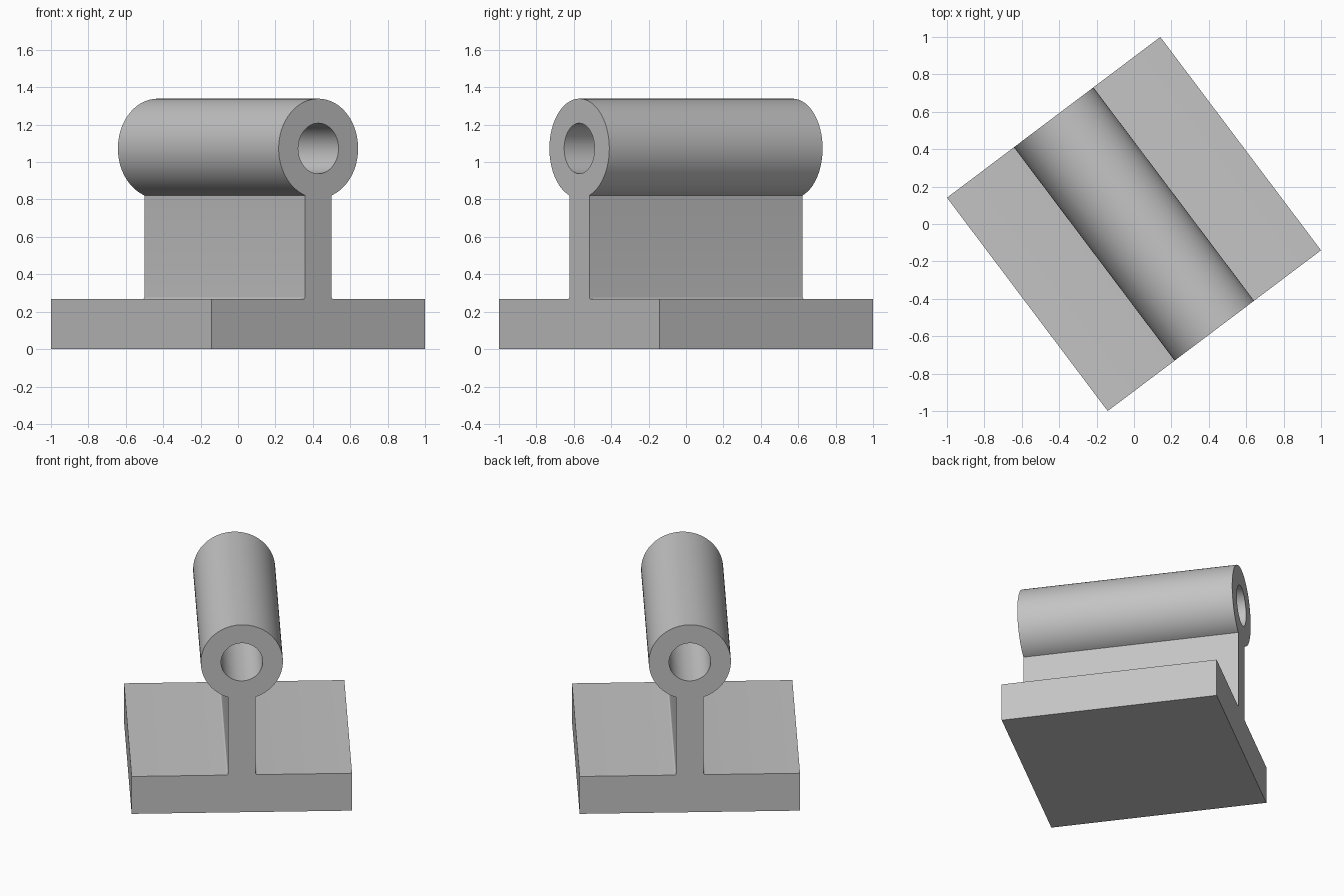
import bpy
from math import radians, sin, cos, asin, pi

cube = bpy.data.objects.get("Cube")
if cube:
    bpy.data.objects.remove(cube, do_unlink=True)

SIDE = 1.428          # square base plate
BASE_H = 0.267
WEB = 0.089           # half thickness of the upright web
FILLET = 0.012
TUBE_Z, TUBE_R, BORE_R = 1.073, 0.266, 0.135
TURN = radians(37)

grey = bpy.data.materials.new("plain grey")
grey.use_nodes = True
colour = (0.55, 0.55, 0.55, 1)
grey.diffuse_color = colour
grey.node_tree.nodes["Principled BSDF"].inputs["Base Color"].default_value = colour


def arc(cx, cy, r, start, end, steps):
    return [(cx + r * cos(start + (end - start) * i / steps),
             cy + r * sin(start + (end - start) * i / steps)) for i in range(steps + 1)]


# Outline: base plate, filleted web, tube
half = SIDE / 2
join = asin(WEB / TUBE_R)
outline = [(-half, 0), (half, 0), (half, BASE_H)]
outline += arc(WEB + FILLET, BASE_H + FILLET, FILLET, 1.5 * pi, pi, 4)
outline += arc(0, TUBE_Z, TUBE_R, join - pi / 2, 1.5 * pi - join, 96)
outline += arc(-WEB - FILLET, BASE_H + FILLET, FILLET, 0, -pi / 2, 4)
outline += [(-half, BASE_H)]
bore = arc(0, TUBE_Z, BORE_R, 0, 2 * pi, 64)[:-1]

# Extrude the filled profile along the tube
curve = bpy.data.curves.new("tube_bracket", "CURVE")
curve.dimensions = "2D"
curve.fill_mode = "BOTH"
curve.extrude = half
for loop in (outline, bore):
    spline = curve.splines.new("POLY")
    spline.points.add(len(loop) - 1)
    for point, (x, y) in zip(spline.points, loop):
        point.co = (x, y, 0, 1)
    spline.use_cyclic_u = True
curve.materials.append(grey)

bracket = bpy.data.objects.new("tube_bracket", curve)
bpy.context.collection.objects.link(bracket)
bracket.rotation_euler = (pi / 2, 0, TURN)

# Turn into a mesh, smooth the round surfaces and keep the edges sharp
bpy.ops.object.select_all(action="DESELECT")
bracket.select_set(True)
bpy.context.view_layer.objects.active = bracket
bpy.ops.object.convert(target="MESH")
bracket = bpy.context.object
bpy.ops.object.mode_set(mode="EDIT")
bpy.ops.mesh.select_all(action="SELECT")
bpy.ops.mesh.remove_doubles(threshold=0.0001)
bpy.ops.mesh.normals_make_consistent(inside=False)
bpy.ops.object.mode_set(mode="OBJECT")
bpy.ops.object.shade_smooth_by_angle(angle=radians(30))
